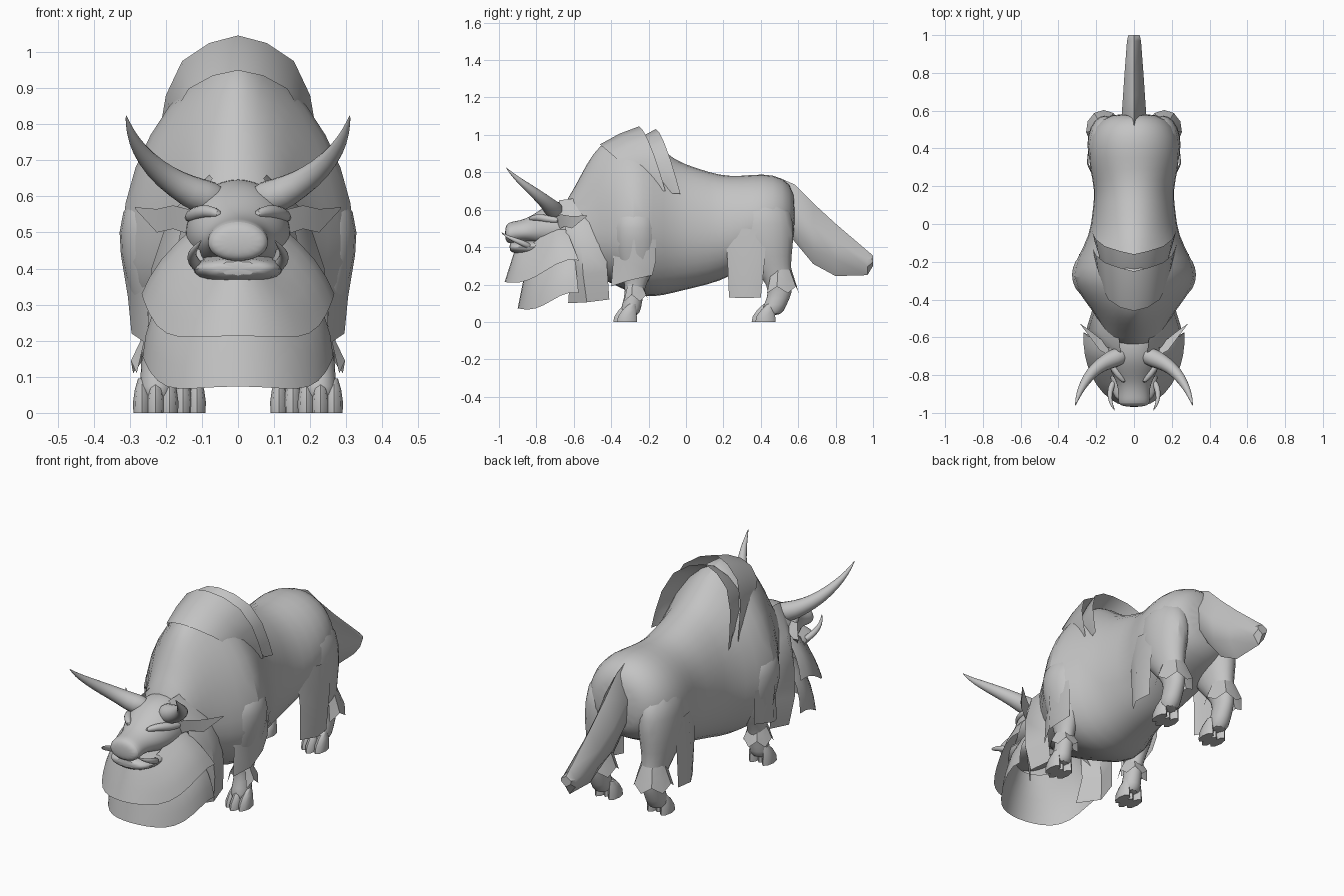
import bpy, bmesh, math
from mathutils import Vector

hide = bpy.data.materials.new("grey_hide")
hide.diffuse_color = (0.55, 0.55, 0.55, 1)


def loft(name, rings, closed=True, mirror=False, sub=0, angle=50):
    """Skin a row of rings (closed) or strips (open) into one object."""
    bm = bmesh.new()
    rows = [[bm.verts.new(p) for p in r] for r in rings]
    n = len(rows[0])
    for a, b in zip(rows, rows[1:]):
        for i in range(n if closed else n - 1):
            j = (i + 1) % n
            bm.faces.new((a[i], a[j], b[j], b[i]))
    if closed:
        bm.faces.new(rows[0])
        bm.faces.new(rows[-1])
    bmesh.ops.recalc_face_normals(bm, faces=bm.faces)
    me = bpy.data.meshes.new(name)
    bm.to_mesh(me)
    bm.free()
    me.materials.append(hide)
    ob = bpy.data.objects.new(name, me)
    bpy.context.collection.objects.link(ob)
    if mirror:
        ob.modifiers.new("mirror", 'MIRROR').use_mirror_merge = False
    if sub:
        m = ob.modifiers.new("smooth", 'SUBSURF')
        m.levels = m.render_levels = sub
    bpy.ops.object.select_all(action='DESELECT')
    ob.select_set(True)
    bpy.context.view_layer.objects.active = ob
    bpy.ops.object.shade_smooth_by_angle(angle=math.radians(angle))
    return ob


def body_ring(y, zb, zm, zt, w, p=1.0, n=16):
    """Upright section: widest at zm, p above 1 narrows the top."""
    pts = []
    for i in range(n):
        a = math.tau * i / n
        s, c = math.sin(a), math.cos(a)
        up = c > 0
        x = w * math.copysign(abs(s) ** (p if up else 0.9), s)
        pts.append((x, y, zm + c * ((zt - zm) if up else (zm - zb))))
    return pts


def flat_ring(x, y, z, rx, ry, n=10):
    return [(x + rx * math.cos(math.tau * i / n), y + ry * math.sin(math.tau * i / n), z)
            for i in range(n)]


def tube(name, path, n=8, **kw):
    """Round tapering tube along (x, y, z, radius) points."""
    P = [Vector(p[:3]) for p in path]
    rings = []
    for k, p in enumerate(P):
        d = (P[min(k + 1, len(P) - 1)] - P[max(k - 1, 0)]).normalized()
        u = d.cross(Vector((0.1, 0.3, 1))).normalized()
        v = d.cross(u)
        r = path[k][3]
        rings.append([p + r * (u * math.cos(math.tau * i / n) + v * math.sin(math.tau * i / n))
                      for i in range(n)])
    return loft(name, rings, **kw)


# Torso with shoulder hump, waist and rump
loft("torso", [body_ring(*r) for r in (
    (-0.66, 0.40, 0.50, 0.63, 0.10), (-0.60, 0.32, 0.49, 0.71, 0.145, 1.1),
    (-0.53, 0.27, 0.47, 0.86, 0.18, 1.3), (-0.46, 0.23, 0.47, 0.96, 0.225, 1.4),
    (-0.38, 0.19, 0.47, 1.0, 0.29, 1.5), (-0.28, 0.14, 0.48, 1.03, 0.35, 1.6),
    (-0.18, 0.12, 0.48, 0.98, 0.31, 1.45), (-0.06, 0.15, 0.48, 0.87, 0.24, 1.1),
    (0.06, 0.18, 0.48, 0.83, 0.225), (0.18, 0.21, 0.48, 0.79, 0.21),
    (0.29, 0.27, 0.50, 0.785, 0.24), (0.41, 0.32, 0.54, 0.80, 0.25),
    (0.52, 0.37, 0.56, 0.78, 0.215), (0.59, 0.44, 0.56, 0.70, 0.13))], sub=1)

# Head, jaw and brows
loft("head", [body_ring(*r, n=14) for r in (
    (-0.57, 0.36, 0.48, 0.65, 0.15), (-0.64, 0.37, 0.49, 0.655, 0.15),
    (-0.72, 0.39, 0.50, 0.64, 0.148), (-0.79, 0.41, 0.49, 0.595, 0.122),
    (-0.85, 0.43, 0.48, 0.555, 0.088), (-0.91, 0.425, 0.475, 0.54, 0.085),
    (-0.95, 0.415, 0.47, 0.535, 0.088), (-0.968, 0.44, 0.47, 0.505, 0.06))], sub=2)
loft("jaw", [body_ring(*r, n=12) for r in (
    (-0.66, 0.33, 0.40, 0.46, 0.12), (-0.75, 0.345, 0.40, 0.45, 0.13),
    (-0.86, 0.355, 0.40, 0.435, 0.13), (-0.92, 0.365, 0.40, 0.43, 0.11),
    (-0.945, 0.38, 0.40, 0.425, 0.07))], sub=1)
tube("brow", [(0.045, -0.84, 0.548, 0.012), (0.085, -0.80, 0.562, 0.02),
              (0.12, -0.74, 0.55, 0.024), (0.14, -0.67, 0.54, 0.015)], mirror=True, sub=1)

# Horns, tusks and ears
tube("horn", [(0.04, -0.685, 0.59, 0.05), (0.105, -0.71, 0.597, 0.056),
              (0.17, -0.74, 0.633, 0.042), (0.23, -0.79, 0.675, 0.034),
              (0.275, -0.86, 0.73, 0.023), (0.30, -0.92, 0.78, 0.012),
              (0.311, -0.965, 0.828, 0.001)], mirror=True, sub=1)
tube("tusk", [(0.105, -0.83, 0.40, 0.018), (0.125, -0.87, 0.42, 0.018),
              (0.13, -0.92, 0.44, 0.013), (0.118, -0.96, 0.458, 0.008),
              (0.10, -0.99, 0.48, 0.001)], mirror=True, sub=1)
loft("ear", [
    [(0.12, -0.70, 0.56), (0.12, -0.66, 0.53), (0.12, -0.69, 0.49)],
    [(0.18, -0.67, 0.575), (0.175, -0.61, 0.54), (0.18, -0.65, 0.51)],
    [(0.225, -0.61, 0.565), (0.225, -0.57, 0.54), (0.225, -0.61, 0.50)],
    [(0.285, -0.53, 0.57), (0.284, -0.528, 0.567), (0.285, -0.53, 0.565)]], mirror=True)


# Beard skirts wrapped round the chin
def skirt(name, top, bottom, bulge):
    rows = []
    for k in range(5):
        f = k / 4
        row = []
        for i in range(21):
            t = math.radians(-95 + 190 * i / 20)
            s, c = math.sin(t), math.cos(t)
            ends = []
            for w, yb, reach, z, lift, mid in (top, bottom):
                ends.append(Vector((w * s, yb - reach * max(c, -0.1),
                                    z + lift * abs(s) ** 7 + mid * max(c, 0) ** 4)))
            p = ends[0].lerp(ends[1], f)
            p.x += bulge * s * math.sin(math.pi * f)
            row.append(p)
        rows.append(row)
    loft(name, rows, closed=False)


skirt("upper_beard", (0.12, -0.67, 0.24, 0.40, 0.12, 0), (0.268, -0.605, 0.365, 0.203, 0.13, 0.01), 0.02)
skirt("lower_beard", (0.16, -0.62, 0.23, 0.32, 0.08, 0), (0.265, -0.60, 0.30, 0.058, 0.10, 0.015), 0.025)

# Cheek mane hanging behind the jaw
loft("cheek_mane", [
    [(0.07, -0.68, 0.65), (0.08, -0.60, 0.66), (0.10, -0.51, 0.61)],
    [(0.15, -0.65, 0.54), (0.19, -0.57, 0.55), (0.17, -0.46, 0.51)],
    [(0.18, -0.63, 0.40), (0.24, -0.56, 0.40), (0.20, -0.43, 0.42)],
    [(0.18, -0.62, 0.25), (0.25, -0.55, 0.25), (0.21, -0.42, 0.27)],
    [(0.15, -0.63, 0.10), (0.23, -0.53, 0.105), (0.20, -0.41, 0.12)]],
    closed=False, mirror=True)

# Two overlapping mane collars over the hump: (x, z) outline of the flared edge
half = [(0.225, 0.70), (0.217, 0.78), (0.20, 0.88), (0.155, 0.975), (0.08, 1.025)]
arch = [(-x, z) for x, z in half] + [(0, 1.046)] + [(x, z) for x, z in reversed(half)]
for name, y_mid, y_low, drop, y_in in (("front_collar", -0.25, -0.11, 0.0, -0.46),
                                       ("rear_collar", -0.16, -0.03, 0.015, -0.31)):
    rows = []
    for f in (0.0, 0.5, 1.0):
        row = []
        for x, z in arch:
            g = (1.046 - z) / 0.346
            y1 = y_mid + (y_low - y_mid) * g ** 0.7
            y0 = y_in + (y_low - 0.06 - y_in) * g
            shrink = 1 - 0.12 * (1 - f) ** 1.5
            row.append((x * shrink, y0 + (y1 - y0) * f,
                        0.70 + (z - drop - 0.70) * (1 - 0.28 * (1 - f) ** 1.3)))
        rows.append(row)
    loft(name, rows, closed=False)

# Legs as stacked level rings: x, y, z, half width, half depth
loft("front_leg", [flat_ring(*r) for r in (
    (0.21, -0.27, 0.62, 0.10, 0.12), (0.23, -0.27, 0.50, 0.115, 0.135),
    (0.23, -0.265, 0.38, 0.09, 0.13), (0.23, -0.26, 0.28, 0.06, 0.095),
    (0.225, -0.27, 0.20, 0.045, 0.058), (0.225, -0.28, 0.13, 0.045, 0.052),
    (0.225, -0.295, 0.07, 0.052, 0.058), (0.225, -0.30, 0.03, 0.048, 0.05))],
    mirror=True, sub=1)
loft("hind_leg", [flat_ring(*r) for r in (
    (0.14, 0.40, 0.66, 0.095, 0.155), (0.15, 0.415, 0.52, 0.105, 0.175),
    (0.16, 0.425, 0.40, 0.092, 0.155), (0.16, 0.45, 0.30, 0.072, 0.115),
    (0.16, 0.49, 0.235, 0.058, 0.085), (0.16, 0.51, 0.16, 0.048, 0.064),
    (0.16, 0.475, 0.09, 0.052, 0.066), (0.16, 0.455, 0.03, 0.048, 0.06))],
    mirror=True, sub=1)

# Three flat-soled toes on each foot
for foot, fx, fy in (("front", 0.228, -0.31), ("hind", 0.152, 0.43)):
    for i, side in enumerate((-1, 0, 1)):
        x, y = fx + side * 0.038, fy - 0.02 + abs(side) * 0.02
        loft(f"{foot}_toe_{i + 1}", [flat_ring(*r, n=8) for r in (
            (x, y - 0.005, 0.0, 0.024, 0.054), (x, y - 0.003, 0.03, 0.025, 0.05),
            (x, y + 0.008, 0.065, 0.02, 0.036), (x, y + 0.022, 0.095, 0.011, 0.018))],
            mirror=True)

# Fur panels on thigh and shoulder, with ankle tufts below
loft("flank_fur", [[(0.195, 0.21, 0.50), (0.24, 0.32, 0.50), (0.245, 0.43, 0.48)],
                   [(0.205, 0.222, 0.32), (0.25, 0.32, 0.32), (0.24, 0.42, 0.32)],
                   [(0.20, 0.23, 0.13), (0.245, 0.31, 0.128), (0.235, 0.40, 0.13)]],
     closed=False, mirror=True)
loft("shoulder_fur", [[(0.24, -0.39, 0.44), (0.325, -0.28, 0.44), (0.29, -0.16, 0.44)],
                      [(0.25, -0.39, 0.32), (0.305, -0.29, 0.32), (0.285, -0.16, 0.33)],
                      [(0.25, -0.40, 0.19), (0.295, -0.31, 0.22), (0.27, -0.18, 0.25)]],
     closed=False, mirror=True)
for name, cx, cy, z, r in (("front_tuft", 0.225, -0.28, 0.20, 0.05),
                           ("hind_tuft", 0.16, 0.50, 0.28, 0.065)):
    rows = []
    for f in (0.0, 0.5, 1.0):
        row = []
        for i in range(9):
            t = math.radians(-40 + 260 * i / 8)
            rr = r * (0.9 + 0.55 * f)
            jag = 0.035 * f * (i % 2)
            row.append((cx + rr * math.cos(t), cy + rr * math.sin(t) * 1.1,
                        z - (z * 0.45) * f + jag))
        rows.append(row)
    loft(name, rows, closed=False, mirror=True, angle=30)

# Tail: ridged top tapering into a thin keel
loft("tail", [[(0, y, t), (w, y, (t + s) / 2), (w * 0.9, y, s), (0, y, b),
               (-w * 0.9, y, s), (-w, y, (t + s) / 2)] for y, t, s, b, w in (
    (0.50, 0.77, 0.60, 0.52, 0.03), (0.58, 0.735, 0.49, 0.43, 0.065),
    (0.68, 0.635, 0.385, 0.31, 0.058), (0.80, 0.525, 0.335, 0.245, 0.05),
    (0.97, 0.38, 0.295, 0.25, 0.037), (1.0, 0.355, 0.32, 0.30, 0.03))], angle=40)
